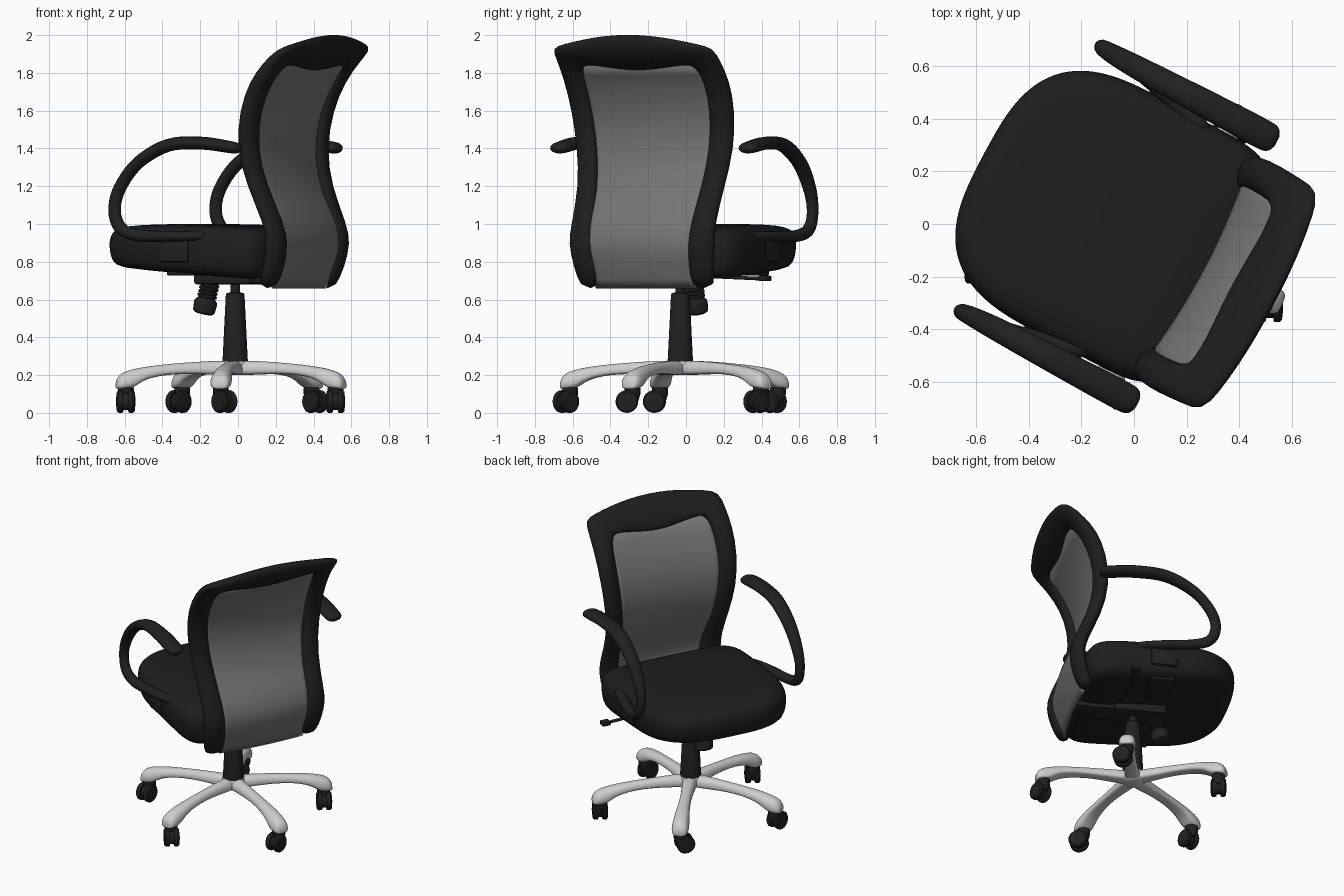
import bpy, bmesh, math
from mathutils import Vector, Matrix

if "Cube" in bpy.data.objects:
    bpy.data.objects.remove(bpy.data.objects["Cube"])

# Local frame: +y = towards the backrest; the whole chair is then turned about z
PLACE = Matrix.Translation((-0.015, -0.03, 0)) @ Matrix.Rotation(math.radians(-118), 4, 'Z')


def material(name, c):
    m = bpy.data.materials.new(name)
    m.diffuse_color = (c, c, c, 1)
    m.use_nodes = True
    m.node_tree.nodes["Principled BSDF"].inputs["Base Color"].default_value = m.diffuse_color
    return m


BLACK = material("black fabric", 0.013)
PLASTIC = material("black plastic", 0.015)
GREY = material("grey mesh", 0.18)
SILVER = material("silver metal", 0.62)


def finish(name, bm, mat, sub=0):
    bmesh.ops.recalc_face_normals(bm, faces=bm.faces)
    me = bpy.data.meshes.new(name)
    bm.to_mesh(me)
    bm.free()
    me.materials.append(mat)
    ob = bpy.data.objects.new(name, me)
    bpy.context.collection.objects.link(ob)
    ob.matrix_world = PLACE
    if sub:
        me.shade_smooth()
        s = ob.modifiers.new("smooth", 'SUBSURF')
        s.levels = s.render_levels = sub
    else:
        bpy.ops.object.select_all(action='DESELECT')
        ob.select_set(True)
        bpy.context.view_layer.objects.active = ob
        bpy.ops.object.shade_smooth_by_angle(angle=math.radians(40))
    return ob


def loft(name, rings, mat, sub=0, closed=True):
    bm = bmesh.new()
    vs = [[bm.verts.new(p) for p in r] for r in rings]
    n = len(rings[0])
    for a, b in zip(vs, vs[1:]):
        for i in range(n if closed else n - 1):
            j = (i + 1) % n
            bm.faces.new((a[i], a[j], b[j], b[i]))
    if closed:
        bm.faces.new(vs[0])
        bm.faces.new(vs[-1])
    return finish(name, bm, mat, sub)


def lathe(name, origin, axis, profile, mat, n=24):
    q = Vector(axis).to_track_quat('Z', 'Y')
    ang = [2 * math.pi * i / n for i in range(n)]
    return loft(name, [[Vector(origin) + q @ Vector((r * math.cos(a), r * math.sin(a), h))
                        for a in ang] for r, h in profile], mat)


def box(name, c, size, mat, bevel=0.015):
    bm = bmesh.new()
    bmesh.ops.create_cube(bm, size=1, matrix=Matrix.Translation(c) @ Matrix.Diagonal((*size, 1)))
    bmesh.ops.bevel(bm, geom=bm.edges[:], offset=bevel, segments=2, affect='EDGES', profile=0.5)
    return finish(name, bm, mat)


def spline(keys, x):
    # smooth interpolation through (x, value) keys
    x = min(max(x, keys[0][0]), keys[-1][0])
    i = max(k for k in range(len(keys) - 1) if keys[k][0] <= x)
    slope = lambda k: ((keys[min(k + 1, len(keys) - 1)][1] - keys[max(k - 1, 0)][1]) /
                       (keys[min(k + 1, len(keys) - 1)][0] - keys[max(k - 1, 0)][0]))
    (x0, a), (x1, b) = keys[i], keys[i + 1]
    h = x1 - x0
    t = (x - x0) / h
    return ((2*t**3 - 3*t*t + 1) * a + (t**3 - 2*t*t + t) * h * slope(i)
            + (3*t*t - 2*t**3) * b + (t**3 - t*t) * h * slope(i + 1))


# Seat cushion: rounded outline, stacked layers
def seat_ring(scale, f, n=64):
    ring = []
    for i in range(n):
        a = 2 * math.pi * i / n
        c, s = math.cos(a), math.sin(a)
        e = 2 / 3 if s < 0 else 2 / 7
        x = 0.505 * math.copysign(abs(c) ** e, c) * scale
        y = -0.12 + 0.51 * math.copysign(abs(s) ** e, s) * scale
        low = 0.775 - 0.075 * (y + 0.63)
        high = 0.985 + 0.015 * math.cos(3 * (y + 0.2))
        ring.append((x, y, low + (high - low) * f))
    return ring


loft("seat", [seat_ring(*p) for p in
              ((.3, 0), (.8, 0), (.95, .05), (.99, .25), (1.005, .5), (1, .72),
               (.955, .9), (.85, .975), (.6, 1), (.25, 1))], BLACK, 1)

# Backrest: curved surface shared by frame and mesh
PROFILE = [(.65, .35), (.8, .41), (.9, .43), (1.0, .41), (1.2, .315), (1.4, .275),
           (1.6, .305), (1.8, .41), (1.92, .535), (2.02, .60)]


def back_y(x, z):
    return spline(PROFILE, z) + 0.045 * (1 - (x / 0.48) ** 2) * (1 if z < 1.85 else max(0, (2.02 - z) / .17))


# outer x, outer z, inner x, inner z from the bottom to the top centre
HALF = [(.40, .655, .275, .655), (.42, .78, .28, .78), (.438, .9, .29, .9), (.428, 1.0, .295, 1.0),
        (.435, 1.2, .312, 1.2), (.468, 1.4, .338, 1.4), (.487, 1.6, .355, 1.6), (.492, 1.76, .355, 1.74),
        (.484, 1.87, .345, 1.81), (.482, 1.935, .315, 1.838), (.40, 1.955, .28, 1.84),
        (.27, 1.98, .2, 1.828), (.14, 2.0, .1, 1.812), (0, 2.006, 0, 1.805)]
PATH = HALF + [(-a, b, -c, d) for a, b, c, d in HALF[-2::-1]]
rings = []
for xo, zo, xi, zi in PATH:
    ring = []
    for k in range(14):
        a = 2 * math.pi * k / 14
        t = 0.5 + 0.5 * math.cos(a)
        x, z = xi + (xo - xi) * t, zi + (zo - zi) * t
        # padding is deeper on the front of the head band
        depth = 0.042 if math.sin(a) > 0 else 0.05 + 0.025 * min(1, max(0, (zi - 1.6) / .2))
        ring.append((x, back_y(x, z) + depth * math.sin(a), z))
    rings.append(ring)
loft("backrest_frame", rings, BLACK, 1)

# Mesh panel stretched inside the frame
INNER = [(h[3], h[2] + 0.025) for h in HALF[:8]]
rows = []
for j in range(25):
    row = []
    for i in range(17):
        z = 0.66 + j / 24 * 1.18
        x = (i / 8 - 1) * spline(INNER, z)
        row.append((x, back_y(x, z), z))
    rows.append(row)
panel = loft("backrest_mesh", rows, GREY, 0, closed=False)
sol = panel.modifiers.new("thickness", 'SOLIDIFY')
sol.thickness, sol.offset = 0.012, 0

# Armrest loops (x, y, z, half width, half thickness) and their seat brackets
ARM = [(.46, .07, .935, .02, .015), (.48, .04, .935, .035, .025), (.525, -.1, .935, .036, .028),
       (.56, -.27, .938, .034, .032), (.57, -.38, .975, .032, .034), (.57, -.42, 1.07, .03, .034),
       (.567, -.39, 1.19, .036, .033), (.565, -.28, 1.325, .044, .032), (.565, -.1, 1.417, .05, .034),
       (.565, .1, 1.428, .055, .034), (.565, .27, 1.407, .057, .032), (.565, .315, 1.4, .048, .026),
       (.565, .33, 1.397, .025, .012)]
CHANNELS = [[(k, p[c]) for k, p in enumerate(ARM)] for c in range(5)]
STEPS = (len(ARM) - 1) * 5
for side, nm in ((1, "right"), (-1, "left")):
    rows = [[spline(ch, k / 5) for ch in CHANNELS] for k in range(STEPS + 1)]
    pts = [Vector((side * r[0], r[1], r[2])) for r in rows]
    rings = []
    for k, r in enumerate(rows):
        t = (pts[min(k + 1, STEPS)] - pts[max(k - 1, 0)]).normalized()
        wide = (Vector((1, 0, 0)) - t * t.x).normalized()
        thick = t.cross(wide)
        rings.append([pts[k] + wide * r[3] * math.cos(a) + thick * r[4] * math.sin(a)
                      for a in [math.pi * i / 8 for i in range(16)]])
    loft(nm + "_armrest", rings, PLASTIC)
    box(nm + "_arm_bracket", (side * .47, -.1, .86), (.09, .18, .13), PLASTIC, 0.02)
    box(nm + "_arm_strap", (side * .31, -.1, .742), (.26, .16, .03), PLASTIC, 0.01)

# Tilt mechanism, back support bar, tension knob and lever
box("tilt_mechanism", (0, -.03, .715), (.2, .34, .07), PLASTIC)
box("back_support_bar", (0, .26, .705), (.16, .32, .04), PLASTIC)
ribs = [(.035, 0)]
for k in range(6):
    ribs += [(.052, .01 + k * .02), (.052, .02 + k * .02), (.042, .024 + k * .02)]
lathe("tension_knob", (0, -.14, .73), (0, -.25, -1),
      ribs + [(.058, .14), (.062, .155), (.058, .2), (.045, .21)], PLASTIC)
lathe("height_lever", (-.05, .1, .73), (-1, 0, -.04), [(.01, 0), (.01, .5)], PLASTIC, 10)
box("lever_paddle", (-.56, .1, .712), (.06, .055, .03), PLASTIC, .01)

# Gas column
lathe("column", (0, 0, 0), (0, 0, 1), [(.068, .27), (.066, .3), (.05, .62), (.046, .635),
                                       (.026, .637), (.026, .72)], PLASTIC, 32)

# Five-star base with casters
lathe("base_hub", (0, 0, 0), (0, 0, 1), [(.06, .2), (.072, .21), (.074, .262), (.066, .274)], SILVER, 32)
LEG = [(0, .274, .2, .055), (.1, .272, .2, .045), (.25, .265, .208, .036), (.4, .252, .2, .04),
       (.5, .238, .172, .05), (.55, .226, .13, .055), (.6, .212, .125, .056), (.63, .19, .125, .046),
       (.642, .16, .13, .03)]
SECTION = [(-1, .2), (-1, .6), (-.65, 1), (0, 1.08), (.65, 1), (1, .6), (1, .2), (.7, 0), (-.7, 0)]
SWIVEL = [90, 130, 50, 88, 130]
for k in range(5):
    a = math.radians(92.5 + 72 * k)
    d, s = Vector((math.cos(a), math.sin(a), 0)), Vector((-math.sin(a), math.cos(a), 0))
    loft(f"base_leg_{k+1}", [[d * r + s * (w * p) + Vector((0, 0, lo + (hi - lo) * q)) for p, q in SECTION]
                             for r, hi, lo, w in LEG], SILVER, 2)
    c = d * 0.588
    b = math.radians(SWIVEL[k] + 28)
    ax = Vector((math.cos(b), math.sin(b), 0))
    hub = c + Vector((ax.y, -ax.x, 0)) * 0.03 + Vector((0, 0, .06))
    lathe(f"caster_stem_{k+1}", c, (0, 0, 1), [(.03, .06), (.042, .1), (.042, .135)], PLASTIC, 16)
    lathe(f"caster_hood_{k+1}", hub - ax * .018, ax, [(.045, 0), (.045, .036)], PLASTIC, 20)
    for sgn in (-1, 1):
        lathe(f"caster_wheel_{k+1}_{'inner' if sgn < 0 else 'outer'}", hub + ax * (sgn * .014), ax * sgn,
              [(.056, 0), (.06, .006), (.06, .024), (.052, .033), (.02, .037)], PLASTIC)
